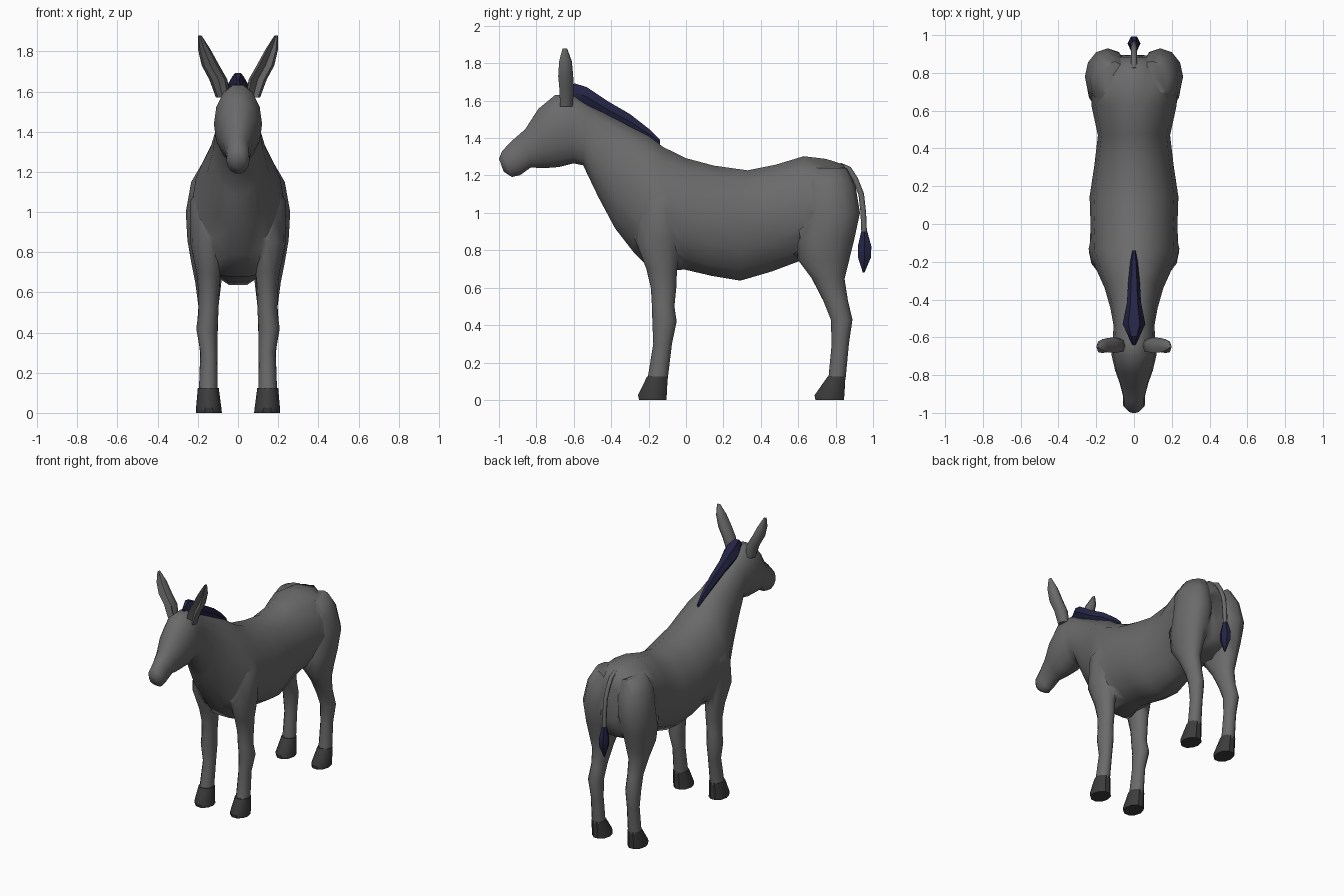
import bpy, bmesh, math
from mathutils import Vector


def material(name, rgb):
    m = bpy.data.materials.new(name)
    m.diffuse_color = (*rgb, 1)
    return m


COAT = material("grey_coat", (0.145, 0.145, 0.145))
HOOF = material("dark_hoof", (0.045, 0.045, 0.045))
HAIR = material("navy_hair", (0.018, 0.018, 0.06))


def smooth(ob, degrees=60):
    bpy.ops.object.select_all(action='DESELECT')
    ob.select_set(True)
    bpy.context.view_layer.objects.active = ob
    bpy.ops.object.shade_smooth_by_angle(angle=math.radians(degrees))


def loft(name, rings, mat, sides=12, cup=False, degrees=60):
    """Closed tube through rings of (centre, half axis u, half axis v)."""
    bm = bmesh.new()
    loops = []
    for c, u, v in rings:
        loop = []
        for i in range(sides):
            a = 2 * math.pi * i / sides
            s = math.sin(a)
            if cup and s < -0.99:
                s = 0.0
            loop.append(bm.verts.new(Vector(c) + Vector(u) * math.cos(a) + Vector(v) * s))
        loops.append(loop)
    for a, b in zip(loops, loops[1:]):
        for i in range(sides):
            j = (i + 1) % sides
            bm.faces.new((a[i], a[j], b[j], b[i]))
    bm.faces.new(loops[0][::-1])
    bm.faces.new(loops[-1])
    bmesh.ops.recalc_face_normals(bm, faces=bm.faces)
    me = bpy.data.meshes.new(name)
    bm.to_mesh(me)
    bm.free()
    me.materials.append(mat)
    ob = bpy.data.objects.new(name, me)
    bpy.context.collection.objects.link(ob)
    smooth(ob, degrees)
    return ob


def upright(rows, side=1):
    """Horizontal rings from rows of z, y, half depth, x, half width."""
    return [((side * x, y, z), (w, 0, 0), (0, d, 0)) for z, y, d, x, w in rows]


# Trunk, neck and head: top y, top z, bottom y, bottom z, half width
trunk = [
    (0.88, 1.19, 0.895, 0.92, 0.09), (0.84, 1.265, 0.87, 0.80, 0.18),
    (0.75, 1.295, 0.77, 0.75, 0.24), (0.63, 1.31, 0.62, 0.74, 0.225),
    (0.48, 1.265, 0.46, 0.68, 0.187), (0.33, 1.235, 0.29, 0.63, 0.21),
    (0.15, 1.26, 0.14, 0.655, 0.235), (0.0, 1.30, -0.01, 0.69, 0.23),
    (-0.12, 1.36, -0.17, 0.67, 0.235), (-0.20, 1.42, -0.28, 0.78, 0.20),
    (-0.30, 1.47, -0.38, 0.91, 0.155), (-0.42, 1.53, -0.47, 1.08, 0.125),
    (-0.53, 1.59, -0.55, 1.25, 0.108), (-0.62, 1.64, -0.60, 1.26, 0.113),
    (-0.70, 1.635, -0.68, 1.24, 0.12), (-0.79, 1.56, -0.76, 1.235, 0.10),
    (-0.86, 1.45, -0.83, 1.24, 0.075), (-0.94, 1.38, -0.885, 1.20, 0.058),
    (-0.985, 1.33, -0.93, 1.19, 0.058), (-1.0, 1.29, -0.975, 1.22, 0.032),
]
body = loft("body", [((0, (ty + by) / 2, (tz + bz) / 2), (w, 0, 0),
                      (0, (ty - by) / 2, (tz - bz) / 2))
                     for ty, tz, by, bz, w in trunk], COAT, 14)

# Legs with shoulder and haunch
front_rows = [
    (1.20, -0.12, 0.06, 0.12, 0.05), (1.05, -0.13, 0.12, 0.14, 0.10),
    (0.85, -0.15, 0.12, 0.145, 0.093), (0.70, -0.13, 0.082, 0.145, 0.062),
    (0.60, -0.12, 0.068, 0.145, 0.052), (0.50, -0.122, 0.06, 0.147, 0.049),
    (0.42, -0.115, 0.065, 0.155, 0.053), (0.30, -0.125, 0.05, 0.145, 0.042),
    (0.11, -0.152, 0.054, 0.148, 0.047),
]
hind_rows = [
    (1.24, 0.76, 0.10, 0.10, 0.08), (1.15, 0.76, 0.145, 0.125, 0.108),
    (1.00, 0.78, 0.15, 0.14, 0.12), (0.86, 0.745, 0.155, 0.147, 0.105),
    (0.75, 0.735, 0.138, 0.148, 0.085), (0.65, 0.757, 0.085, 0.148, 0.065),
    (0.53, 0.80, 0.066, 0.147, 0.05), (0.43, 0.832, 0.058, 0.152, 0.052),
    (0.30, 0.825, 0.046, 0.147, 0.042), (0.11, 0.807, 0.046, 0.147, 0.046),
]
for rows in (front_rows, hind_rows):
    for side in (1, -1):
        leg = loft("leg", upright(rows, side), COAT, 12)
        mod = body.modifiers.new("join_leg", 'BOOLEAN')
        mod.operation = 'UNION'
        mod.solver = 'EXACT'
        mod.object = leg
        bpy.ops.object.select_all(action='DESELECT')
        body.select_set(True)
        bpy.context.view_layer.objects.active = body
        bpy.ops.object.modifier_apply(modifier=mod.name)
        bpy.data.objects.remove(leg)

# Soften the seams where the legs join
bm = bmesh.new()
bm.from_mesh(body.data)
bmesh.ops.remove_doubles(bm, verts=bm.verts, dist=0.012)
for _ in range(2):
    seam = {v for e in bm.edges if len(e.link_faces) == 2 and not e.is_convex
            and e.calc_face_angle(0) > 0.35 for v in e.verts if v.co.y > -0.3 and v.co.z > 0.58}
    bmesh.ops.smooth_vert(bm, verts=list(seam), factor=0.4,
                          use_axis_x=True, use_axis_y=True, use_axis_z=True)
bm.to_mesh(body.data)
bm.free()
smooth(body, 65)

# Hooves
front_hoof = [(0.125, -0.153, 0.058, 0.148, 0.052), (0.025, -0.18, 0.081, 0.146, 0.063),
              (0.0, -0.177, 0.077, 0.144, 0.064)]
hind_hoof = [(0.125, 0.805, 0.05, 0.147, 0.051), (0.025, 0.767, 0.084, 0.146, 0.062),
             (0.0, 0.768, 0.08, 0.144, 0.063)]
# Ears, hollow towards the front
ear = [(1.57, -0.645, 0.04, 0.075, 0.035), (1.66, -0.645, 0.045, 0.098, 0.045),
       (1.73, -0.65, 0.047, 0.137, 0.044), (1.81, -0.65, 0.04, 0.168, 0.031),
       (1.88, -0.65, 0.014, 0.190, 0.008)]
for side, label in ((1, "left"), (-1, "right")):
    loft(label + "_front_hoof", upright(front_hoof, side), HOOF, 10, degrees=40)
    loft(label + "_hind_hoof", upright(hind_hoof, side), HOOF, 10, degrees=40)
    loft(label + "_ear", upright(ear, side), COAT, 8, cup=True)

# Mane along the crest: y, top z, bottom z, half width
mane = [(-0.64, 1.66, 1.62, 0.008), (-0.595, 1.70, 1.59, 0.03), (-0.53, 1.68, 1.56, 0.06),
        (-0.42, 1.605, 1.50, 0.038), (-0.30, 1.535, 1.44, 0.03), (-0.20, 1.455, 1.39, 0.02),
        (-0.14, 1.395, 1.36, 0.008)]
loft("mane", [((0, y, (t + b) / 2), (w, 0, 0), (0, 0, (t - b) / 2))
              for y, t, b, w in mane], HAIR, 6, degrees=40)

# Tail and its tuft
tail = [(0.82, 1.255, 0.6), (0.87, 1.235, 0.8), (0.905, 1.18, 1.15), (0.937, 1.10, 1.35),
        (0.948, 1.00, 1.5), (0.953, 0.88, 1.57)]
loft("tail", [((0, y, z), (0.015, 0, 0), (0, 0.015 * math.sin(a), 0.015 * math.cos(a)))
              for y, z, a in tail], COAT, 8)
tuft = [(0.90, 0.953, 0.019, 0, 0.018), (0.82, 0.955, 0.042, 0, 0.034),
        (0.76, 0.954, 0.039, 0, 0.031), (0.68, 0.95, 0.005, 0, 0.005)]
loft("tail_tuft", upright(tuft), HAIR, 6, degrees=40)
